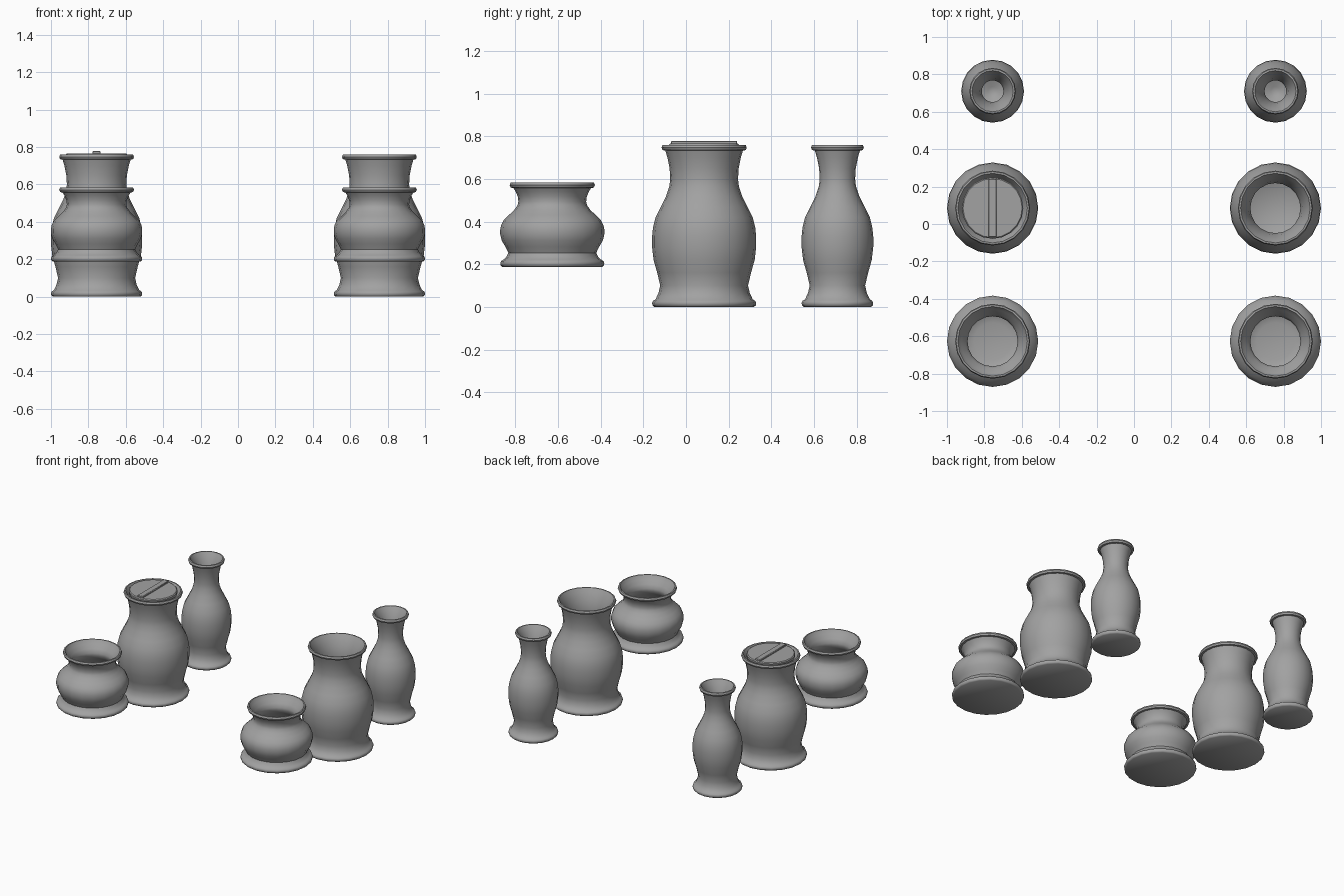
import bpy, bmesh, math

cube = bpy.data.objects.get("Cube")
if cube:
    bpy.data.objects.remove(cube)

SIDES = 20
FOOT_TOP, RIM_BOTTOM = 0.035, 0.733

clay = bpy.data.materials.new("grey clay")
clay.use_nodes = True
clay.diffuse_color = (0.36, 0.36, 0.36, 1)
clay.node_tree.nodes["Principled BSDF"].inputs["Base Color"].default_value = (0.36, 0.36, 0.36, 1)

# (radius, height) outlines of the large vase
FOOT = [(0.234, 0), (0.242, 0.007), (0.244, 0.018), (0.240, 0.028), (0.228, 0.035)]
WALL = [(0.214, 0.065), (0.206, 0.10), (0.220, 0.16), (0.237, 0.22), (0.244, 0.28),
        (0.244, 0.33), (0.240, 0.37), (0.228, 0.42), (0.203, 0.47), (0.178, 0.52),
        (0.163, 0.565), (0.159, 0.60), (0.162, 0.65), (0.172, 0.70)]
RIM = [(0.182, 0.733), (0.195, 0.735), (0.200, 0.747), (0.195, 0.759), (0.186, 0.760)]
INSIDE = [(0.170, 0.733), (0.145, 0.68), (0.134, 0.62), (0.134, 0.58), (0.155, 0.51),
          (0.198, 0.43), (0.216, 0.36), (0.216, 0.27), (0.190, 0.16), (0.165, 0.09),
          (0.10, 0.06)]


def finish(name, bm, location):
    bmesh.ops.recalc_face_normals(bm, faces=bm.faces)
    mesh = bpy.data.meshes.new(name)
    bm.to_mesh(mesh)
    bm.free()
    mesh.materials.append(clay)
    obj = bpy.data.objects.new(name, mesh)
    obj.location = location
    bpy.context.collection.objects.link(obj)
    bpy.ops.object.select_all(action="DESELECT")
    obj.select_set(True)
    bpy.context.view_layer.objects.active = obj
    bpy.ops.object.shade_smooth_by_angle(angle=math.radians(42))
    return obj


def lathe(name, profile, location):
    bm = bmesh.new()
    verts = [bm.verts.new((r, 0, z)) for r, z in profile]
    edges = [bm.edges.new(pair) for pair in zip(verts, verts[1:])]
    bmesh.ops.spin(bm, geom=verts + edges, cent=(0, 0, 0), axis=(0, 0, 1),
                   angle=math.tau, steps=SIDES)
    bmesh.ops.remove_doubles(bm, verts=bm.verts, dist=0.0005)
    return finish(name, bm, location)


def vase(name, x, y, base=0, slimmer=0, squash=1):
    """Slim the outline evenly; squash only the wall, keeping foot and rim depth."""
    span = RIM_BOTTOM - FOOT_TOP

    def height(z):
        body = min(max(z - FOOT_TOP, 0), span)
        return z - body + body * squash

    ring = [(r - slimmer, height(z)) for r, z in FOOT + WALL + RIM + INSIDE]
    lathe(name, [(0, 0)] + ring + [(0, ring[-1][1] - 0.005)], (x, y, base))


# Matching trio on each side
for side, x in (("right", -0.756), ("left", 0.756)):
    vase(side + "_bottle", x, 0.71, slimmer=0.076)
    vase(side + "_jar", x, 0.085)
    vase(side + "_bowl", x, -0.627, base=0.187, squash=0.48)

# Lid set into the right jar, with a bar handle
lathe("jar_lid", [(0, 0.735), (0.158, 0.735), (0.164, 0.742), (0.164, 0.760),
                  (0.158, 0.766), (0, 0.766)], (-0.756, 0.085, 0))
bm = bmesh.new()
bmesh.ops.create_cube(bm, size=1)
bmesh.ops.scale(bm, vec=(0.042, 0.31, 0.02), verts=bm.verts)
bmesh.ops.bevel(bm, geom=bm.edges[:], offset=0.003, segments=1, affect="EDGES")
finish("lid_handle", bm, (-0.756, 0.085, 0.768))
